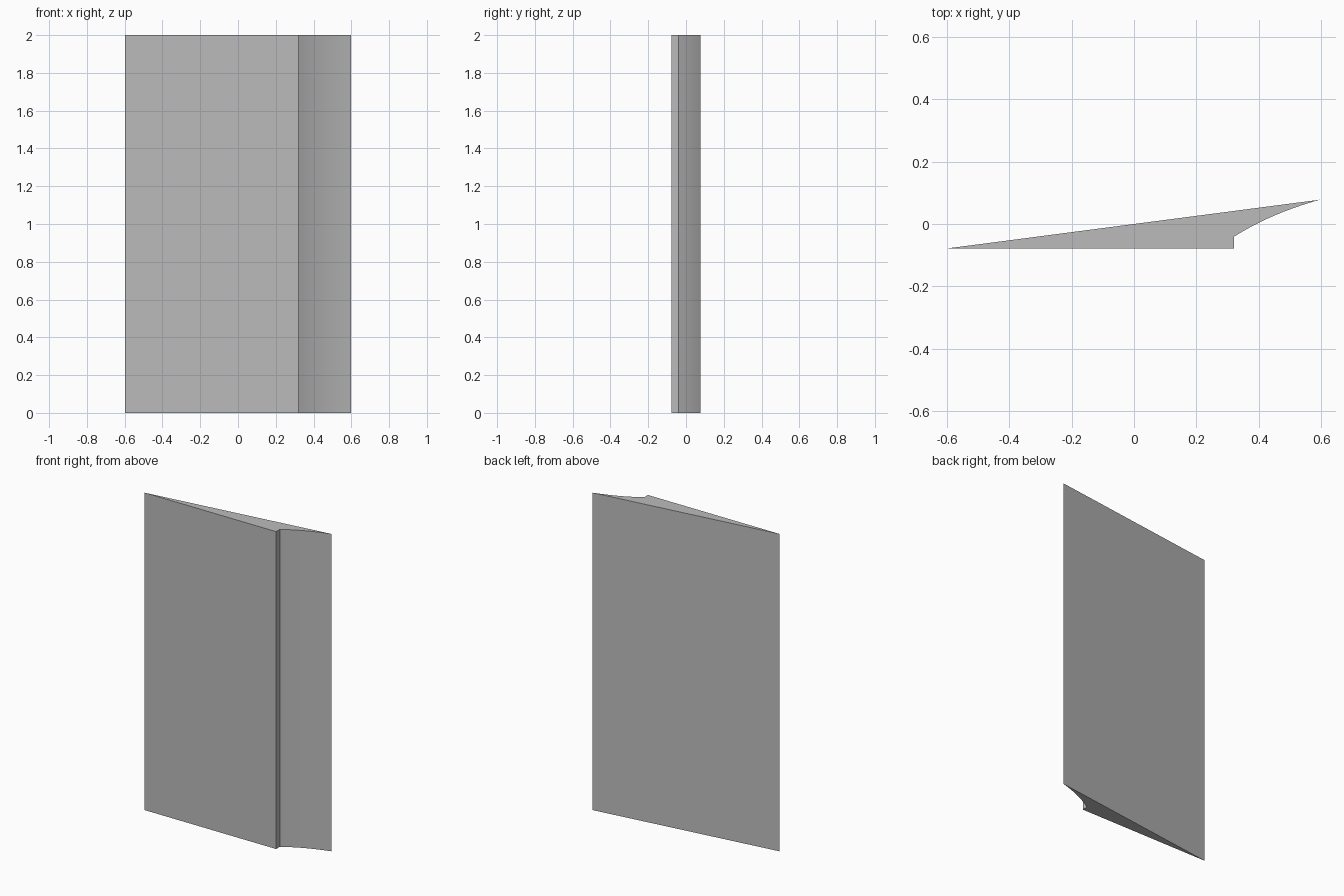
import bpy
import bmesh
import math
from mathutils import Vector

cube = bpy.data.objects.get("Cube")
if cube:
    bpy.data.objects.remove(cube, do_unlink=True)

HEIGHT = 2.0
SEGMENTS = 10

# Plain grey material
grey = bpy.data.materials.new("plain grey")
grey.use_nodes = True
colour = (0.5, 0.5, 0.5, 1.0)
grey.diffuse_color = colour
grey.node_tree.nodes["Principled BSDF"].inputs["Base Color"].default_value = colour


def quadratic_arc(start, control, end, count):
    """Points along a quadratic curve, both ends included."""
    a, b, c = Vector(start), Vector(control), Vector(end)
    return [a * (1 - t) ** 2 + b * 2 * t * (1 - t) + c * t * t
            for t in (i / count for i in range(count + 1))]


# Wedge section: thin front tip, short step, then a hollow curve to the rear tip
profile = [Vector((-0.597, -0.078)), Vector((0.32, -0.078))]
profile += quadratic_arc((0.32, -0.041), (0.44, 0.035), (0.597, 0.078), SEGMENTS)

# Extrude the section upwards
bm = bmesh.new()
base = bm.faces.new([bm.verts.new((p.x, p.y, 0)) for p in profile])
extruded = bmesh.ops.extrude_face_region(bm, geom=[base], use_keep_orig=True)
top_verts = [v for v in extruded["geom"] if isinstance(v, bmesh.types.BMVert)]
bmesh.ops.translate(bm, verts=top_verts, vec=(0, 0, HEIGHT))
bmesh.ops.recalc_face_normals(bm, faces=bm.faces)

mesh = bpy.data.meshes.new("wedge_strip")
bm.to_mesh(mesh)
bm.free()
mesh.materials.append(grey)
strip = bpy.data.objects.new("wedge_strip", mesh)
bpy.context.collection.objects.link(strip)

# Smooth hollow, sharp corners
bpy.ops.object.select_all(action="DESELECT")
strip.select_set(True)
bpy.context.view_layer.objects.active = strip
bpy.ops.object.shade_smooth_by_angle(angle=math.radians(20))
